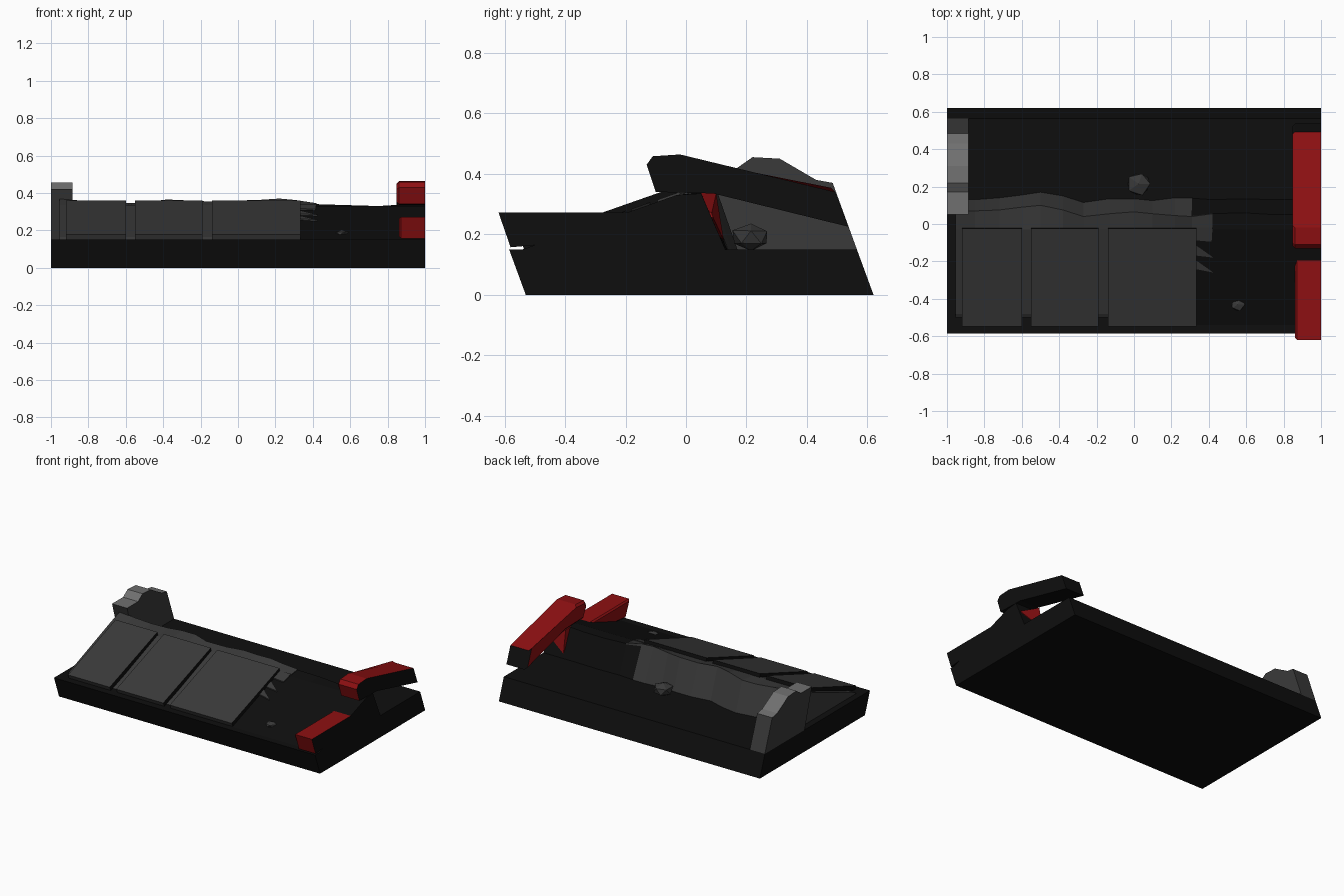
import bpy, bmesh, math, random
from mathutils import Vector

if "Cube" in bpy.data.objects:
    bpy.data.objects.remove(bpy.data.objects["Cube"])

random.seed(4)


def material(name, rgb):
    m = bpy.data.materials.new(name)
    m.diffuse_color = (*rgb, 1)
    m.use_nodes = True
    m.node_tree.nodes["Principled BSDF"].inputs["Base Color"].default_value = m.diffuse_color
    return m


BLACK = material("black", (0.0045, 0.0045, 0.0045))
GRAY = material("dark gray", (0.042, 0.042, 0.042))
LIGHT = material("light gray", (0.16, 0.16, 0.16))
RED = material("red", (0.27, 0.005, 0.006))


def finish(name, bm, mats, rule=None):
    """Turn a bmesh into an object and colour its faces by a rule."""
    bmesh.ops.recalc_face_normals(bm, faces=bm.faces)
    bm.normal_update()
    if rule:
        for f in bm.faces:
            f.material_index = rule(f)
    me = bpy.data.meshes.new(name)
    bm.to_mesh(me)
    bm.free()
    for m in mats:
        me.materials.append(m)
    ob = bpy.data.objects.new(name, me)
    bpy.context.collection.objects.link(ob)
    return ob


def loft(stations):
    """Closed solid through (x, [(y, z), ...]) cross-sections."""
    bm = bmesh.new()
    rings = [[bm.verts.new((x, y, z)) for y, z in p] for x, p in stations]
    n = len(rings[0])
    for a, b in zip(rings, rings[1:]):
        for i in range(n):
            j = (i + 1) % n
            bm.faces.new((a[i], a[j], b[j], b[i]))
    bm.faces.new(rings[0])
    bm.faces.new(rings[-1])
    return bm


def prism(name, x0, x1, profile, mats, rule=None):
    return finish(name, loft([(x0, profile), (x1, profile)]), mats, rule)


def inset_profile(profile, d):
    """Shrink a profile toward its middle for a chamfered end."""
    cy = sum(p[0] for p in profile) / len(profile)
    cz = sum(p[1] for p in profile) / len(profile)
    return [(y - math.copysign(min(d, abs(y - cy)), y - cy),
             z - math.copysign(min(d, abs(z - cz)), z - cz)) for y, z in profile]


# Leaning base slab
prism("base_slab", -1, 1, [(-0.53, 0), (0.62, 0), (0.565, 0.15), (-0.585, 0.15)], [BLACK])

# Gray embankment with a wavy ridge: x, ridge y, ridge z, foot y
ridge = [(-0.955, 0.07, 0.37, 0.13), (-0.85, 0.07, 0.36, 0.13), (-0.72, 0.075, 0.35, 0.14),
         (-0.6, 0.09, 0.345, 0.155), (-0.5, 0.1, 0.35, 0.17), (-0.38, 0.075, 0.365, 0.15),
         (-0.27, 0.04, 0.36, 0.115), (-0.13, 0.055, 0.353, 0.135), (0, 0.065, 0.36, 0.135),
         (0.1, 0.055, 0.362, 0.125), (0.22, 0.045, 0.37, 0.14), (0.31, 0.04, 0.362, 0.14)]
bank = loft([(x, [(-0.5, 0.15), (-0.48, 0.165), (-0.03, 0.335), (y, z), (f, 0.15)])
             for x, y, z, f in ridge])
finish("gray_embankment", bank, [GRAY])

# Black continuation of the embankment
dark = [(0.31, 0.04, 0.352, 0.138), (0.42, 0.055, 0.34, 0.13), (0.58, 0.06, 0.335, 0.135),
        (0.75, 0.05, 0.33, 0.13), (0.86, 0.05, 0.337, 0.13), (1, 0.05, 0.335, 0.13)]
finish("black_embankment",
       loft([(x, [(-0.54, 0.15), (-0.03, 0.33), (y, z), (f, 0.15)]) for x, y, z, f in dark]),
       [BLACK])


# Sloped panels: gray on the outer faces, black on sides and rear edge
def panel_rule(f):
    return 0 if f.normal.z > 0.5 and f.normal.y < 0 or f.normal.y < -0.6 else 1


for i, (x0, x1) in enumerate([(-0.92, -0.6), (-0.55, -0.19), (-0.14, 0.335)]):
    prism(f"sloped_panel_{i + 1}", x0, x1,
          [(-0.535, 0.15), (-0.547, 0.177), (-0.025, 0.36), (-0.018, 0.325)],
          [GRAY, BLACK], panel_rule)


# Torn gray edge lying on the black slope
def slope_z(y):
    return 0.33 + (y + 0.03) * 0.353


torn = [[(0.30, -0.02), (0.42, -0.02), (0.415, -0.095), (0.30, -0.085)],
        [(0.30, -0.11), (0.34, -0.12), (0.425, -0.18), (0.30, -0.165)],
        [(0.30, -0.19), (0.34, -0.20), (0.425, -0.26), (0.30, -0.235)]]
for i, pts in enumerate(torn):
    bm = bmesh.new()
    low = [bm.verts.new((x, y, slope_z(y) - 0.002)) for x, y in pts]
    top = [bm.verts.new((x, y, slope_z(y) + 0.007)) for x, y in pts]
    bm.faces.new(low)
    bm.faces.new(top)
    for a in range(4):
        b = (a + 1) % 4
        bm.faces.new((low[a], low[b], top[b], top[a]))
    finish(f"torn_edge_{i + 1}", bm, [GRAY])

# Thin gray ridge fragment past the torn edge
finish("ridge_fragment",
       loft([(0.31, [(-0.03, 0.336), (0.04, 0.362), (0.043, 0.345), (-0.03, 0.325)]),
             (0.42, [(-0.02, 0.335), (0.055, 0.345), (0.057, 0.335), (-0.02, 0.325)])]), [GRAY])

# Left end block with a light humped top
prism("end_block", -1, -0.885,
      [(0.13, 0.15), (0.05, 0.42), (0.17, 0.42), (0.22, 0.455), (0.31, 0.45),
       (0.43, 0.38), (0.485, 0.37), (0.565, 0.15)],
      [GRAY, LIGHT], lambda f: 1 if f.normal.z > 0.5 else 0)


# Red rails on the right end, black on the outer side, rear and underside
def rail_rule(f):
    n = f.normal
    return 1 if n.x > 0.5 or n.z < -0.6 or n.y > 0.6 else 0


def rail(name, x0, profile, c):
    small = inset_profile(profile, c)
    return finish(name, loft([(x0, small), (x0 + c, profile), (1, profile)]),
                  [RED, BLACK], rail_rule)


rail("upper_rail", 0.847,
     [(-0.1, 0.34), (-0.13, 0.43), (-0.11, 0.458), (-0.02, 0.464),
      (0.493, 0.34), (0.537, 0.225), (0.09, 0.335)], 0.014)
rail("lower_rail", 0.862,
     [(-0.58, 0.157), (-0.62, 0.272), (-0.19, 0.272), (-0.14, 0.272), (-0.1, 0.2)], 0.01)

# Red wedge under the upper rail
finish("rail_support",
       loft([(0.852, [(0.03, 0.3), (0.04, 0.34), (0.10, 0.335), (0.125, 0.18)]),
             (0.985, [(0.03, 0.27), (0.05, 0.30), (0.085, 0.27), (0.09, 0.255)])]), [RED])


# Loose rocks
def rock(name, centre, size):
    bm = bmesh.new()
    bmesh.ops.create_icosphere(bm, subdivisions=1, radius=1)
    for v in bm.verts:
        v.co *= random.uniform(0.85, 1.05)
        v.co = Vector([c + s * k for c, s, k in zip(centre, size, v.co)])
    finish(name, bm, [GRAY])


rock("large_rock", (0.025, 0.215, 0.19), (0.072, 0.07, 0.05))
rock("small_rock", (0.555, -0.43, 0.183), (0.042, 0.04, 0.02))
